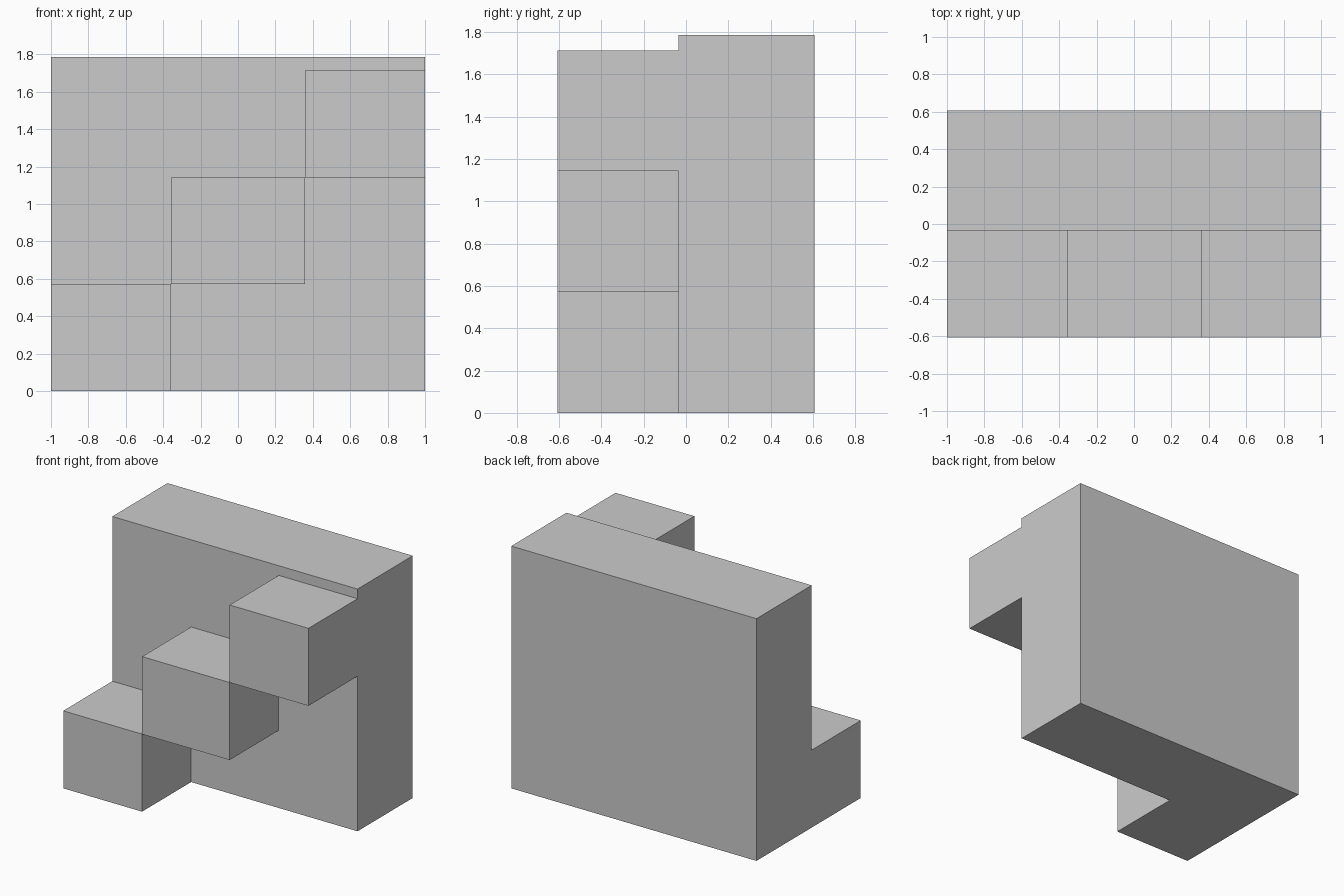
import bpy
import bmesh
from mathutils import Matrix, Vector

if "Cube" in bpy.data.objects:
    bpy.data.objects.remove(bpy.data.objects["Cube"])

U = 1 / 14  # the model sits on a regular module: 28 x 17 x 25 units


def box(name, lo, hi):
    """Box between two corners given in module units."""
    lo, hi = Vector(lo) * U, Vector(hi) * U
    bm = bmesh.new()
    size = hi - lo
    bmesh.ops.create_cube(bm, size=1, matrix=Matrix.Diagonal((*size, 1)))
    mesh = bpy.data.meshes.new(name)
    bm.to_mesh(mesh)
    bm.free()
    obj = bpy.data.objects.new(name, mesh)
    obj.location = (lo + hi) / 2
    bpy.context.collection.objects.link(obj)
    return obj


# Back wall
box("back_wall", (-14, -0.5, 0), (14, 8.5, 25))

# Three floating steps climbing from left to right
edges = [-14, -5, 5, 14]
for i in range(3):
    box(f"step_{i + 1}", (edges[i], -8.5, 8 * i), (edges[i + 1], -0.5, 8 * (i + 1)))
